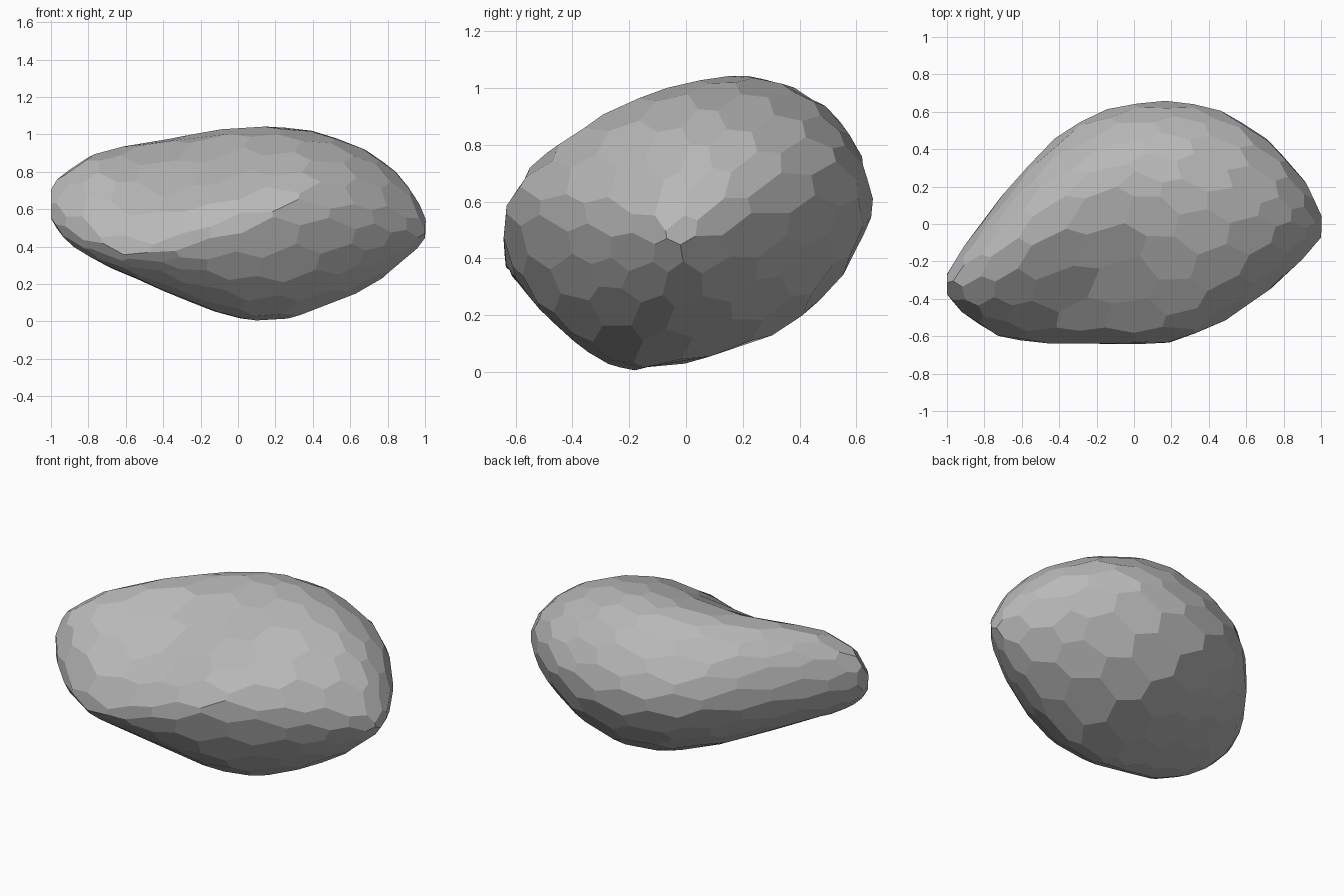
import bpy, bmesh, math, random
from mathutils import Vector

cube = bpy.data.objects.get("Cube")
if cube:
    bpy.data.objects.remove(cube, do_unlink=True)
random.seed(4)

# Stations along x: front (y, z), top (y, z), back (y, z), bottom (y, z)
STATIONS = [
    (-1.0, -.38, .57, -.32, .71, -.26, .66, -.32, .54),
    (-.9, -.50, .50, -.27, .84, -.10, .64, -.40, .41),
    (-.73, -.60, .42, -.17, .915, .12, .62, -.46, .30),
    (-.5, -.65, .36, .0, .955, .40, .60, -.44, .21),
    (-.3, -.64, .41, .12, .99, .56, .58, -.32, .12),
    (0, -.64, .52, .24, 1.04, .65, .59, -.20, .01),
    (.25, -.65, .59, .18, 1.04, .66, .60, -.15, .0),
    (.53, -.49, .58, .10, 1.0, .59, .68, -.10, .10),
    (.8, -.30, .54, .06, .84, .38, .66, -.04, .24),
    (.95, -.14, .51, .03, .70, .18, .57, .0, .38),
    (1.0, -.08, .48, -.01, .55, .05, .51, -.02, .45),
]
# Fullness of each quarter of a section, from the front over the top
FULLNESS = (1.7, 1.9, 1.85, 1.65)


def station(x):
    for a, b in zip(STATIONS, STATIONS[1:]):
        if x <= b[0]:
            t = (x - a[0]) / (b[0] - a[0])
            return [p + (q - p) * t for p, q in zip(a, b)][1:]
    return STATIONS[-1][1:]


def section_point(x, angle):
    s = station(x)
    quarter = int(angle // (math.pi / 2)) % 4
    t = angle % (math.pi / 2)
    ends = [Vector((x, s[i * 2], s[i * 2 + 1])) for i in range(4)]
    a, b = ends[quarter], ends[(quarter + 1) % 4]
    u = max(math.cos(t), 0) ** (2 / FULLNESS[quarter])
    v = max(math.sin(t), 0) ** (2 / FULLNESS[quarter])
    if quarter % 2 == 0:
        return Vector((x, b.y + (a.y - b.y) * u, a.z + (b.z - a.z) * v))
    return Vector((x, a.y + (b.y - a.y) * v, b.z + (a.z - b.z) * u))


def push(co, centre, radius, move):
    d = (co - Vector(centre)).length / radius
    return co + Vector(move) * math.exp(-d * d)


def boulder_point(direction):
    x = max(-1, min(1, direction.x * 1.03))
    angle = math.atan2(direction.z, -direction.y) % (2 * math.pi)
    co = section_point(x, angle)
    # Pocket in the front, hollow under the narrow end
    co = push(co, (-.24, -.36, .77), .19, (0, .05, -.14))
    return push(co, (-.28, -.50, .22), .15, (0, .04, .03))


# Irregular ball whose corners become the facets
ball = bmesh.new()
bmesh.ops.create_icosphere(ball, subdivisions=3, radius=1)
for v in ball.verts:
    v.co += Vector([random.uniform(-.06, .06) for _ in range(3)])
    v.co.normalize()

# One polygon facet per ball corner, wrapped on the boulder shape
bm = bmesh.new()
corner = {f.index: bm.verts.new(boulder_point(f.calc_center_median().normalized()))
          for f in ball.faces}
for v in ball.verts:
    side = v.co.orthogonal().normalized()
    up = v.co.cross(side)

    def turn(f):
        d = f.calc_center_median() - v.co
        return math.atan2(d.dot(up), d.dot(side))

    bm.faces.new([corner[f.index] for f in sorted(v.link_faces, key=turn)])
ball.free()

# Flatten every facet a little at a time
for _ in range(12):
    bm.normal_update()
    shift = {v: Vector() for v in bm.verts}
    for f in bm.faces:
        middle = f.calc_center_median()
        for v in f.verts:
            shift[v] += f.normal * (middle - v.co).dot(f.normal) / 3
    for v, move in shift.items():
        v.co += move
bmesh.ops.recalc_face_normals(bm, faces=bm.faces)
mesh = bpy.data.meshes.new("boulder")
bm.to_mesh(mesh)
bm.free()
boulder = bpy.data.objects.new("boulder", mesh)
bpy.context.collection.objects.link(boulder)

# Plain grey stone
stone = bpy.data.materials.new("grey_stone")
stone.use_nodes = True
grey = (.48, .48, .48, 1)
stone.diffuse_color = grey
stone.node_tree.nodes["Principled BSDF"].inputs["Base Color"].default_value = grey
mesh.materials.append(stone)
